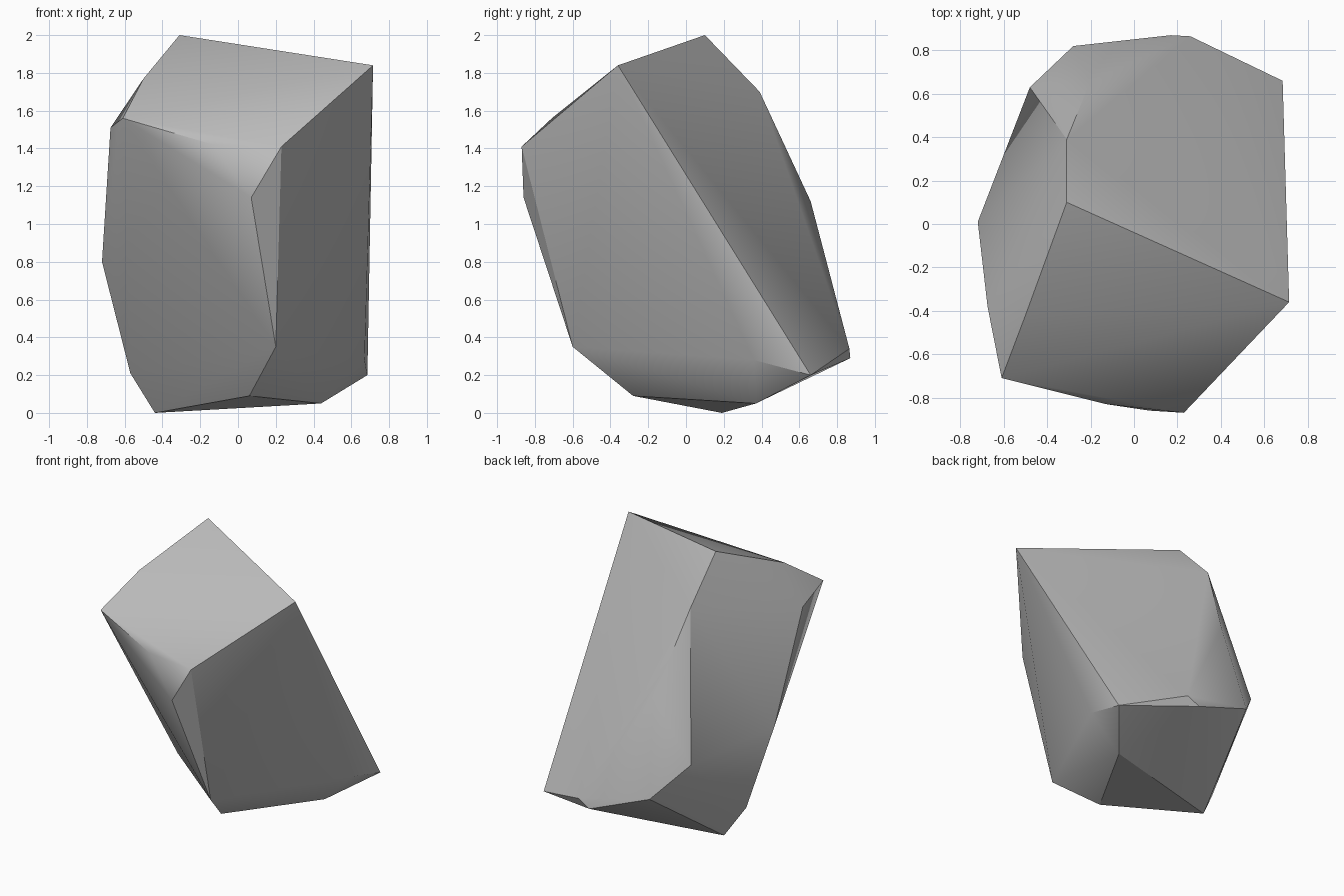
import bpy
import bmesh
import math
from mathutils import Vector

default_cube = bpy.data.objects.get("Cube")
if default_cube:
    bpy.data.objects.remove(default_cube, do_unlink=True)


def make_material(name, colour):
    """One flat colour, shown both in the viewport and in a render."""
    material = bpy.data.materials.new(name)
    material.use_nodes = True
    material.diffuse_color = colour
    shader = material.node_tree.nodes["Principled BSDF"]
    shader.inputs["Base Color"].default_value = colour
    shader.inputs["Roughness"].default_value = 0.9
    return material


def make_boulder(name, corner_groups, material, crease_angle):
    """Wrap a convex stone around its chipped corners."""
    bm = bmesh.new()
    for group in corner_groups:
        for corner in group:
            bm.verts.new(Vector(corner))
    hull = bmesh.ops.convex_hull(bm, input=bm.verts)
    loose = [v for v in hull["geom_interior"] if isinstance(v, bmesh.types.BMVert)]
    bmesh.ops.delete(bm, geom=loose, context="VERTS")
    # Merge nearly coplanar triangles into broad cleaved facets
    bmesh.ops.dissolve_limit(bm, angle_limit=math.radians(2),
                             verts=bm.verts, edges=bm.edges)
    bmesh.ops.recalc_face_normals(bm, faces=bm.faces)
    mesh = bpy.data.meshes.new(name)
    bm.to_mesh(mesh)
    bm.free()
    mesh.materials.append(material)
    boulder = bpy.data.objects.new(name, mesh)
    bpy.context.collection.objects.link(boulder)

    bpy.ops.object.select_all(action="DESELECT")
    boulder.select_set(True)
    bpy.context.view_layer.objects.active = boulder
    bpy.ops.object.shade_smooth_by_angle(angle=crease_angle)
    return boulder


# Sloping top slab
top_corners = [
    (-.31, .1, 2), (.715, -.36, 1.84), (.23, -.87, 1.41),
    (-.13, -.83, 1.42), (-.61, -.71, 1.56), (-.5, -.42, 1.77),
]

# Front and right-hand flanks
flank_corners = [
    (.07, -.86, 1.14), (.2, -.6, .35), (-.675, -.38, 1.51), (-.72, .01, .8),
]

# Back ridge running down from the peak
back_corners = [
    (-.31, .39, 1.7), (-.2, .66, 1.12), (-.48, .63, .69),
    (-.28, .82, .46), (.17, .87, .29), (.26, .865, .34),
]

# Undercut base
base_corners = [
    (.685, .66, .2), (.67, .36, .28), (.44, .37, .05),
    (.06, -.28, .09), (-.44, .19, 0), (-.57, .12, .21),
]

stone_grey = make_material("stone grey", (.5, .5, .5, 1))
make_boulder("boulder", [top_corners, flank_corners, back_corners, base_corners],
             stone_grey, math.radians(30))
